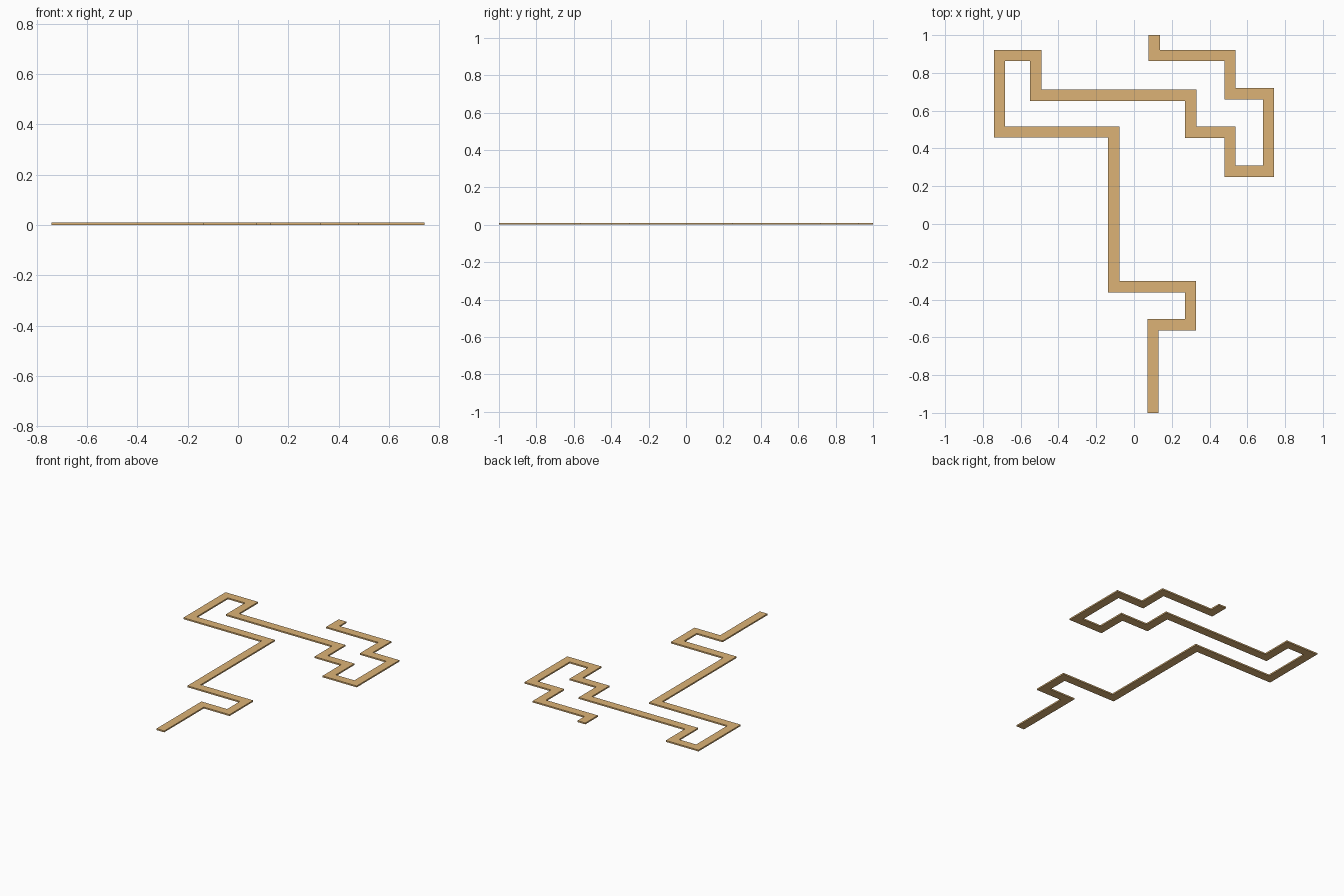
import bpy, bmesh
from mathutils import Vector

if "Cube" in bpy.data.objects:
    bpy.data.objects.remove(bpy.data.objects["Cube"])

WIDTH, THICK = 0.06, 0.01

# Centre line of the right-angled strip, seen from the top
path = [Vector(p) for p in [
    (0.107, 1.0), (0.107, 0.892), (0.508, 0.892), (0.508, 0.69), (0.712, 0.69),
    (0.712, 0.279), (0.508, 0.279), (0.508, 0.486), (0.301, 0.486), (0.301, 0.681),
    (-0.52, 0.681), (-0.52, 0.892), (-0.712, 0.892), (-0.712, 0.487), (-0.107, 0.487),
    (-0.107, -0.333), (0.299, -0.333), (0.299, -0.534), (0.101, -0.534), (0.101, -1.0)]]


def left_normal(a, b):
    d = (b - a).normalized()
    return Vector((-d.y, d.x))


# Mitred quads along the path, then extruded to thickness
bm = bmesh.new()
normals = [left_normal(a, b) for a, b in zip(path, path[1:])]
pairs = []
for i, p in enumerate(path):
    if i in (0, len(path) - 1):
        off = normals[min(i, len(normals) - 1)]
    else:
        off = normals[i - 1] + normals[i]   # right-angle mitre
    off = off * WIDTH / 2
    pairs.append([bm.verts.new((*(p + s * off), 0)) for s in (1, -1)])
for (a, b), (c, d) in zip(pairs, pairs[1:]):
    bm.faces.new((a, b, d, c))
ext = bmesh.ops.extrude_face_region(bm, geom=bm.faces[:], use_keep_orig=True)
top = [v for v in ext["geom"] if isinstance(v, bmesh.types.BMVert)]
bmesh.ops.translate(bm, verts=top, vec=(0, 0, THICK))
bmesh.ops.recalc_face_normals(bm, faces=bm.faces[:])

mesh = bpy.data.meshes.new("meander_strip")
bm.to_mesh(mesh)
bm.free()
strip = bpy.data.objects.new("meander_strip", mesh)
bpy.context.collection.objects.link(strip)

# Tan finish
mat = bpy.data.materials.new("tan")
mat.diffuse_color = (0.72, 0.45, 0.18, 1)
mat.use_nodes = True
mat.node_tree.nodes["Principled BSDF"].inputs["Base Color"].default_value = mat.diffuse_color
mesh.materials.append(mat)
